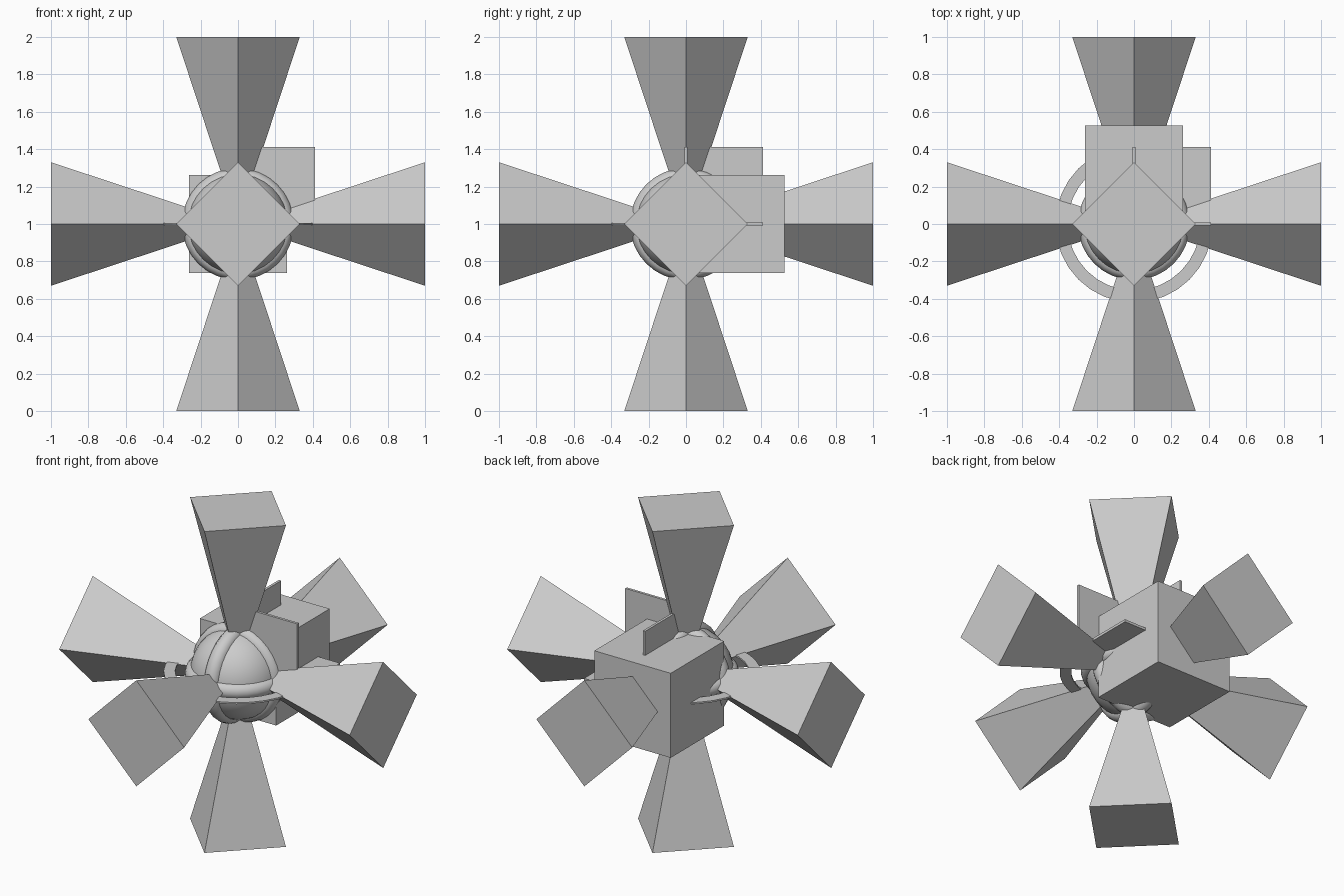
import bpy, bmesh, math
from mathutils import Vector, Matrix

if "Cube" in bpy.data.objects:
    bpy.data.objects.remove(bpy.data.objects["Cube"])

C = Vector((0, 0, 1))          # centre of the whole assembly
grey = bpy.data.materials.new("plain_grey")
grey.diffuse_color = (0.6, 0.6, 0.6, 1)
grey.use_nodes = True
grey.node_tree.nodes["Principled BSDF"].inputs["Base Color"].default_value = grey.diffuse_color


def finish(obj, name, smooth=False):
    obj.name = name
    obj.data.materials.clear()
    obj.data.materials.append(grey)
    if smooth:
        bpy.ops.object.shade_smooth_by_angle(angle=math.radians(40))
    return obj


def box(name, lo, hi):
    lo, hi = Vector(lo), Vector(hi)
    bpy.ops.mesh.primitive_cube_add(size=1, location=C + (lo + hi) / 2)
    obj = bpy.context.object
    obj.scale = hi - lo
    return finish(obj, name)


# Six square pyramids, tips meeting at the centre, diamond bases outward
R = 0.33
for name, d in (("right", (1, 0, 0)), ("left", (-1, 0, 0)), ("back", (0, 1, 0)),
                ("front", (0, -1, 0)), ("top", (0, 0, 1)), ("bottom", (0, 0, -1))):
    d = Vector(d)
    u = Vector((d.y, d.z, d.x))
    v = d.cross(u)
    bm = bmesh.new()
    tip = bm.verts.new((0, 0, 0))
    base = [bm.verts.new(d + w * R) for w in (u, v, -u, -v)]
    bm.faces.new(base)
    for i in range(4):
        bm.faces.new((tip, base[(i + 1) % 4], base[i]))
    bmesh.ops.recalc_face_normals(bm, faces=bm.faces)
    mesh = bpy.data.meshes.new(name)
    bm.to_mesh(mesh)
    bm.free()
    obj = bpy.data.objects.new(name, mesh)
    obj.location = C
    bpy.context.collection.objects.link(obj)
    finish(obj, name + "_pyramid")

# Core ball
bpy.ops.mesh.primitive_uv_sphere_add(segments=32, ring_count=16, radius=0.27, location=C)
finish(bpy.context.object, "core_ball", True)

# Three rounded hoops around the ball, one per axis
for name, rot in (("level", (0, 0, 0)), ("cross", (math.pi / 2, 0, 0)),
                  ("side", (0, math.pi / 2, 0))):
    bpy.ops.mesh.primitive_torus_add(major_radius=0.25, minor_radius=0.05, major_segments=32,
                                     minor_segments=12, location=C, rotation=rot)
    finish(bpy.context.object, name + "_hoop", True)

# Thin flat ring around the equator
bm = bmesh.new()
N, H = 32, 0.005
profile = [(0.355, -H), (0.42, -H), (0.42, H), (0.355, H)]
loops = [[bm.verts.new((r * math.cos(a), r * math.sin(a), z)) for r, z in profile]
         for a in (2 * math.pi * i / N for i in range(N))]
for i in range(N):
    p, q = loops[i], loops[(i + 1) % N]
    for j in range(4):
        k = (j + 1) % 4
        bm.faces.new((p[j], q[j], q[k], p[k]))
bmesh.ops.recalc_face_normals(bm, faces=bm.faces)
mesh = bpy.data.meshes.new("flat_ring")
bm.to_mesh(mesh)
bm.free()
ring = bpy.data.objects.new("flat_ring", mesh)
ring.location = C
bpy.context.collection.objects.link(ring)
finish(ring, "flat_ring")

# Cube set against the back half
box("back_cube", (-0.263, 0, -0.263), (0.263, 0.526, 0.263))

# Three thin square plates, one in each main plane
T, S = 0.008, 0.413
box("level_plate", (0, 0, -T), (S, S, T))
box("cross_plate", (0, -T, 0), (S, T, S))
box("side_plate", (-T, 0, 0), (T, S, S))
